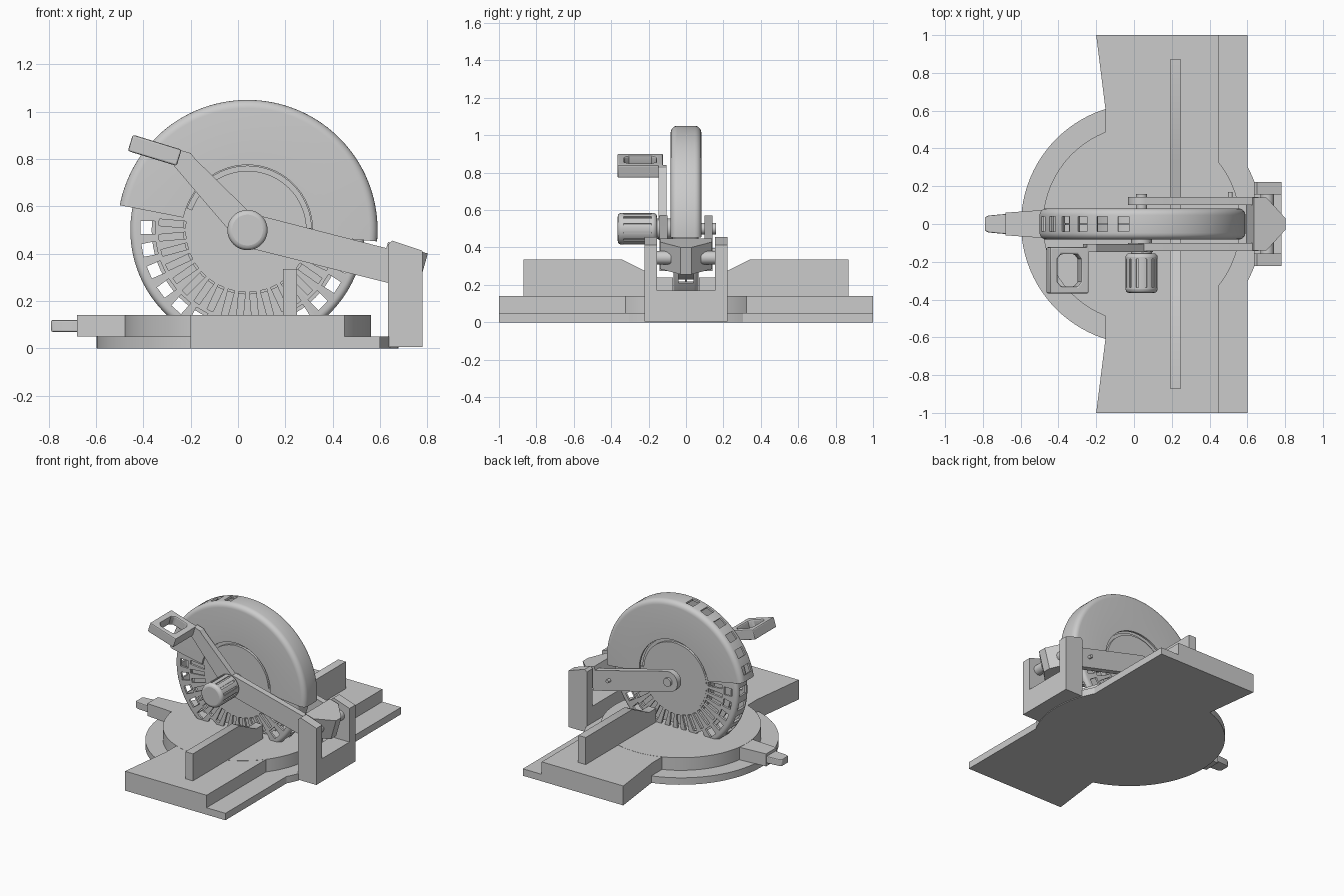
import bpy, bmesh, math
from mathutils import Matrix, Vector

if "Cube" in bpy.data.objects:
    bpy.data.objects.remove(bpy.data.objects["Cube"])

CX, CZ = 0.04, 0.5          # blade axis
rad = math.radians


def finish(name, bm, smooth=True):
    bmesh.ops.recalc_face_normals(bm, faces=bm.faces)
    me = bpy.data.meshes.new(name)
    bm.to_mesh(me)
    bm.free()
    ob = bpy.data.objects.new(name, me)
    bpy.context.collection.objects.link(ob)
    if smooth:
        shade(ob)
    return ob


def activate(ob):
    bpy.ops.object.select_all(action='DESELECT')
    ob.select_set(True)
    bpy.context.view_layer.objects.active = ob


def shade(ob):
    activate(ob)
    bpy.ops.object.shade_smooth_by_angle(angle=rad(32))


def apply_mod(ob, kind, **props):
    mod = ob.modifiers.new(kind.title(), kind)
    for k, v in props.items():
        setattr(mod, k, v)
    activate(ob)
    bpy.ops.object.modifier_apply(modifier=mod.name)


def bevel(ob, w, seg=3):
    apply_mod(ob, 'BEVEL', width=w, segments=seg, limit_method='ANGLE', angle_limit=rad(40))
    shade(ob)


def prism(name, pts, axis, a, b):
    """Extrude a 2D outline along an axis from a to b."""
    place = {'x': lambda p, t: (t, p[0], p[1]),
             'y': lambda p, t: (p[0], t, p[1]),
             'z': lambda p, t: (p[0], p[1], t)}[axis]
    bm = bmesh.new()
    lo = [bm.verts.new(place(p, a)) for p in pts]
    hi = [bm.verts.new(place(p, b)) for p in pts]
    bm.faces.new(lo)
    bm.faces.new(hi)
    n = len(pts)
    for i in range(n):
        bm.faces.new((lo[i], lo[(i + 1) % n], hi[(i + 1) % n], hi[i]))
    return finish(name, bm)


def rect(x0, x1, y0, y1):
    return [(x0, y0), (x1, y0), (x1, y1), (x0, y1)]


def arc(cx, cy, r, a0, a1, n):
    return [(cx + r * math.cos(rad(a0 + (a1 - a0) * i / n)),
             cy + r * math.sin(rad(a0 + (a1 - a0) * i / n))) for i in range(n + 1)]


def disc(name, cx, cy, r, axis, a, b, n=64):
    return prism(name, arc(cx, cy, r, 0, 360, n)[:-1], axis, a, b)


def revolve(name, prof, a0, a1, n):
    """Sweep a closed (radius, y) section around the blade axis."""
    bm = bmesh.new()
    rings = []
    for i in range(n + 1):
        t = rad(a0 + (a1 - a0) * i / n)
        rings.append([bm.verts.new((CX + r * math.cos(t), y, CZ + r * math.sin(t))) for r, y in prof])
    m = len(prof)
    for p, q in zip(rings, rings[1:]):
        for j in range(m):
            bm.faces.new((p[j], p[(j + 1) % m], q[(j + 1) % m], q[j]))
    bm.faces.new(rings[0])
    bm.faces.new(rings[-1])
    return finish(name, bm, False)


def radial_cut(ob, boxes):
    """Subtract boxes (angle, r0, r1, tangential width, y0, y1)."""
    bm = bmesh.new()
    for ang, r0, r1, w, y0, y1 in boxes:
        m = (Matrix.Translation((CX, 0, CZ)) @ Matrix.Rotation(-rad(ang), 4, 'Y')
             @ Matrix.Translation(((r0 + r1) / 2, (y0 + y1) / 2, 0))
             @ Matrix.Diagonal((r1 - r0, y1 - y0, w, 1)))
        bmesh.ops.create_cube(bm, size=1, matrix=m)
    cut = finish("cutter", bm, False)
    cut.hide_render = True
    apply_mod(ob, 'BOOLEAN', object=cut, operation='DIFFERENCE', solver='EXACT')
    bpy.data.objects.remove(cut)
    shade(ob)


def shell(r0, r1, h, c, t):
    """Hollow U section with rounded outer corners."""
    top = arc(r1 - c, h - c, c, 90, 0, 5)
    inn = arc(r1 - c, h - c, c - t, 0, 90, 4)
    outer = [(r0, h)] + top
    inner = inn + [(r0, h - t)]
    mirror = lambda pts: [(r, -y) for r, y in reversed(pts)]
    return outer + mirror(outer) + mirror(inner) + inner


# Base, rear lip and turntable
prism("base_table", [(-.2, -1), (.45, -1), (.45, 1), (-.2, 1), (-.15, .6), (-.15, -.6)], 'z', 0, .14)
prism("rear_lip", rect(.45, .6, -1, 1), 'z', 0, .05)
disc("turntable_base", CX, 0, .638, 'z', 0, .05, 96)
disc("turntable", CX, 0, .523, 'z', .05, .141, 96)
prism("turntable_arm", [(-.68, -.06), (-.4, -.08), (-.4, .08), (-.68, .06)], 'z', .05, .14)
bevel(prism("turntable_handle", [(-.79, -.035), (-.77, -.045), (-.66, -.055),
                                 (-.66, .055), (-.77, .045), (-.79, .035)], 'z', .07, .12), .006, 2)

# Fence halves
for s, side in ((1, "left"), (-1, "right")):
    prism("fence_" + side, [(s * y, z) for y, z in ((.87, .13), (.87, .335), (.34, .335),
                                                   (.15, .24), (.07, .24), (.07, .13))], 'x', .19, .25)

# Upper guard with rim vents
upper = revolve("upper_guard", shell(.275, .55, .082, .035, .015), -5, 169, 64)
radial_cut(upper, [(100 + 12.3 * k, .52, .58, .058, -.04, .04) for k in range(6)])

# Lower guard with radial slits, side windows and rim vents
lower = revolve("lower_guard", shell(.24, .495, .066, .025, .015), 160, 362, 72)
cuts = [(175 + 10 * k, .262, .375, .028, -.1, .1) for k in range(18)]
for k in range(14):
    a = 178.6 + 12.4 * k
    cuts += [(a, .39, .452, .055, -.1, .1), (a, .462, .53, .058, -.04, .04)]
radial_cut(lower, cuts)
disc("guard_hub", CX, CZ, .25, 'y', -.068, .068, 72)
disc("guard_hub_upper", CX, CZ, .272, 'y', -.05, .05, 72)
disc("saw_blade", CX, CZ, .405, 'y', -.006, .006, 72)

# Swing arms on both sides with bolts
for s, side in ((1, "left"), (-1, "right")):
    prism("swing_arm_" + side, arc(CX, CZ, .072, 74, 254, 16) + [(.64, .275), (.66, .415)],
          'y', s * .1, s * .143)
    disc("hinge_pin_" + side, .705, .345, .036, 'y', s * .08, s * .17, 24)
disc("axle", CX, CZ, .03, 'y', -.16, .16, 24)
disc("arm_bolt", .51, .385, .012, 'y', .14, .17, 16)

# Hinge yoke, tilted along the arm
yoke = prism("hinge_yoke", [(-.09, -.14), (-.02, -.14), (.085, -.03),
                            (.085, .03), (-.02, .14), (-.09, .14)], 'z', -.075, .075)
yoke.location = (.7, 0, .352)
yoke.rotation_euler = (0, rad(16), 0)

# Rear bracket
prism("bracket_base", rect(.635, .78, -.222, .222), 'z', .005, .17)
for s, side in ((1, "left"), (-1, "right")):
    prism("bracket_post_" + side, [(.635, .01), (.78, .01), (.78, .412), (.652, .455), (.635, .44)],
          'y', s * .155, s * .222)

# Ribbed motor knob
knob = disc("motor_housing", CX, CZ, .085, 'y', -.365, -.155, 48)
bevel(knob, .02, 3)
radial_cut(knob, [(30 * k + 15, .077, .1, .014, -.335, -.185) for k in range(12)])
disc("motor_neck", CX, CZ, .055, 'y', -.16, -.07, 32)

# Handle arm and loop grip
prism("handle_arm", arc(CX, CZ, .06, 222, 402, 14) + [(-.18, .8), (-.2, .825), (-.25, .84), (-.27, .77)],
      'y', -.148, -.105)
grip = prism("handle_grip", rect(-.108, .108, -.122, .122), 'z', -.036, .036)
hole = prism("grip_cutter", [(-.045, -.085), (.045, -.085), (.065, -.06), (.065, .06),
                             (.045, .085), (-.045, .085), (-.065, .06), (-.065, -.06)], 'z', -.1, .1)
hole.hide_render = True
apply_mod(grip, 'BOOLEAN', object=hole, operation='DIFFERENCE', solver='EXACT')
bpy.data.objects.remove(hole)
bevel(grip, .008, 2)
grip.location = (-.352, -.245, .837)
grip.rotation_euler = (0, rad(17), 0)
